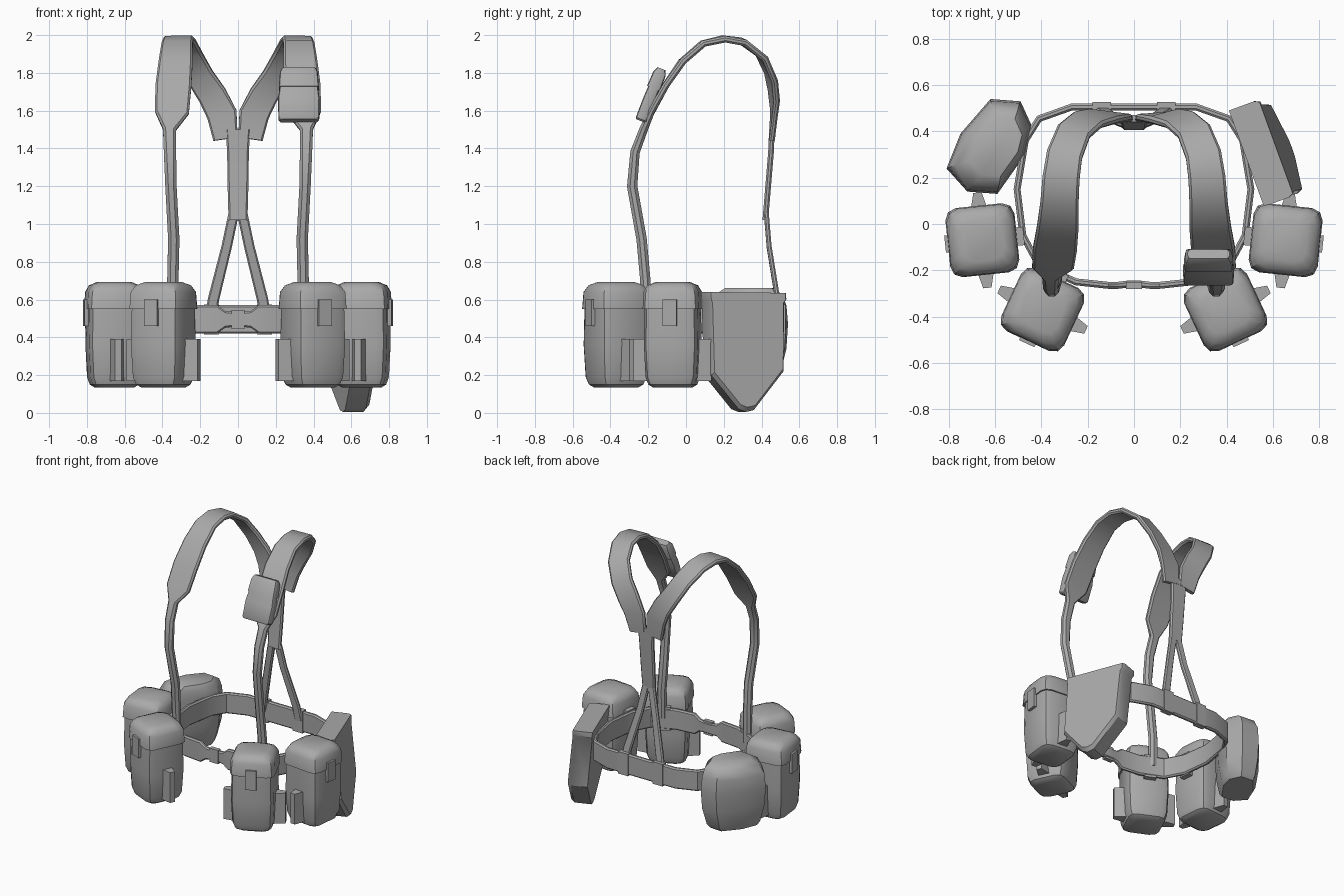
import bpy, bmesh, math
from mathutils import Vector, Matrix

grey = bpy.data.materials.new("canvas_grey")
grey.diffuse_color = (0.40, 0.40, 0.40, 1)


def loft(name, rings, closed=False, mat=None):
    """Skin a list of equal-length rings of points; cap the ends unless closed."""
    bm = bmesh.new()
    vs = [[bm.verts.new(p) for p in r] for r in rings]
    n = len(vs[0])
    for i in range(len(vs) if closed else len(vs) - 1):
        a, b = vs[i], vs[(i + 1) % len(vs)]
        for j in range(n):
            k = (j + 1) % n
            bm.faces.new((a[j], a[k], b[k], b[j]))
    if not closed:
        bm.faces.new(vs[0])
        bm.faces.new(vs[-1])
    bmesh.ops.recalc_face_normals(bm, faces=bm.faces)
    me = bpy.data.meshes.new(name)
    bm.to_mesh(me)
    bm.free()
    if mat:
        me.transform(mat)
    me.materials.append(grey)
    ob = bpy.data.objects.new(name, me)
    bpy.context.collection.objects.link(ob)
    return ob


def ribbon(name, pts, hint, closed=False):
    """Webbing along points (x, y, z, width, thickness); hint gives the outward side."""
    rings, n = [], len(pts)
    P = [Vector(p[:3]) for p in pts]
    for i, p in enumerate(P):
        a = P[(i - 1) % n] if closed else P[max(i - 1, 0)]
        b = P[(i + 1) % n] if closed else P[min(i + 1, n - 1)]
        t = (b - a).normalized()
        side = t.cross(hint(p)).normalized()
        out = side.cross(t)
        w, h = pts[i][3] / 2, pts[i][4] / 2
        c = h * 0.6
        sec = [(w - c, h), (w, h - c), (w, c - h), (w - c, -h),
               (c - w, -h), (-w, c - h), (-w, h - c), (c - w, h)]
        rings.append([p + side * u + out * v for u, v in sec])
    return loft(name, rings, closed)


def square(z, h, r, hy=None):
    """Rounded rectangle ring at height z."""
    hy = hy or h
    ring = []
    for q, (sx, sy) in enumerate(((1, 1), (-1, 1), (-1, -1), (1, -1))):
        for k in range(3):
            a = math.radians(90 * q + 45 * k)
            ring.append(Vector((sx * (h - r) + r * math.cos(a),
                                sy * (hy - r) + r * math.sin(a), z)))
    return ring


def box(name, x0, x1, y0, y1, z0, z1, mat=None):
    return loft(name, [[(x0, y0, z), (x1, y0, z), (x1, y1, z), (x0, y1, z)]
                       for z in (z0, z1)], mat=mat)


# Belt, narrowing at the front buckle
half = [(0.13, 0.505, 0.15), (0.27, 0.505, 0.15), (0.41, 0.455, 0.15), (0.47, 0.36, 0.15),
        (0.505, 0.15, 0.15), (0.48, -0.05, 0.15), (0.41, -0.18, 0.15), (0.25, -0.25, 0.15),
        (0.11, -0.265, 0.15), (0.07, -0.265, 0.09), (0.03, -0.26, 0.08)]
loop = half + [(-x, y, w) for x, y, w in reversed(half)]
ribbon("belt", [(x, y, 0.495, w, 0.03) for x, y, w in loop],
       lambda p: Vector((p.x, p.y - 0.12, 0)), closed=True)
box("buckle", -0.035, 0.035, -0.28, -0.25, 0.445, 0.545)

# Shoulder straps: narrow front webbing, wide pad over the shoulder, joining behind
strap = [(0.345, -0.215, 0.50, 0.06, 0.05), (0.345, -0.215, 0.70, 0.06, 0.055),
         (0.34, -0.235, 0.92, 0.06, 0.055), (0.355, -0.285, 1.20, 0.06, 0.055),
         (0.36, -0.27, 1.38, 0.065, 0.05), (0.362, -0.225, 1.50, 0.07, 0.045),
         (0.35, -0.185, 1.59, 0.18, 0.035), (0.342, -0.11, 1.73, 0.19, 0.035),
         (0.33, -0.02, 1.86, 0.18, 0.035), (0.322, 0.09, 1.955, 0.165, 0.035),
         (0.315, 0.20, 1.98, 0.16, 0.035), (0.30, 0.30, 1.965, 0.155, 0.035),
         (0.26, 0.40, 1.89, 0.15, 0.035), (0.20, 0.45, 1.78, 0.15, 0.035),
         (0.135, 0.465, 1.68, 0.155, 0.035), (0.085, 0.465, 1.58, 0.16, 0.03),
         (0.066, 0.455, 1.45, 0.13, 0.03)]
for s, side in ((-1, "left"), (1, "right")):
    ribbon(side + "_shoulder_strap", [(s * p[0],) + p[1:] for p in strap],
           lambda p: Vector((0, p.y - 0.1, max(p.z - 1.5, 0))))
    ribbon(side + "_back_strap",
           [(s * 0.022, 0.425, 1.06, 0.055, 0.026), (s * 0.06, 0.44, 0.88, 0.055, 0.026),
            (s * 0.13, 0.485, 0.60, 0.06, 0.026), (s * 0.145, 0.495, 0.50, 0.06, 0.026)],
           lambda p: Vector((0, 1, 0)))
    box(side + "_strap_keeper", s * 0.14 - 0.04, s * 0.14 + 0.04, 0.485, 0.526, 0.415, 0.575)
ribbon("centre_back_strap",
       [(0, 0.455, 1.50, 0.13, 0.03), (0, 0.45, 1.38, 0.115, 0.03),
        (0, 0.435, 1.20, 0.11, 0.03), (0, 0.42, 1.02, 0.10, 0.03)],
       lambda p: Vector((0, 1, 0)))

# Four matching belt pouches with lid, clasp, side fins and belt loop
for s, side in ((-1, "left"), (1, "right")):
    for where, x, y, ang in (("front", 0.395, -0.37, 25), ("side", 0.655, -0.07, 84)):
        m = Matrix.Translation((s * x, y, 0)) @ Matrix.Rotation(math.radians(s * ang), 4, 'Z')
        n = f"{side}_{where}_pouch_"
        loft(n + "body", [square(*r) for r in (
            (0.135, 0.10, 0.04), (0.15, 0.123, 0.05), (0.19, 0.136, 0.05),
            (0.36, 0.144, 0.05), (0.58, 0.14, 0.05))], mat=m)
        loft(n + "lid", [square(*r) for r in (
            (0.55, 0.138, 0.05), (0.55, 0.15, 0.05), (0.64, 0.146, 0.055),
            (0.675, 0.128, 0.06), (0.692, 0.09, 0.05))], mat=m)
        box(n + "clasp", -0.037, 0.037, -0.162, -0.13, 0.46, 0.60, m)
        box(n + "belt_loop", -0.04, 0.04, 0.12, 0.18, 0.41, 0.58, m)
        for f, fn in ((-1, "fin_a"), (1, "fin_b")):
            loft(n + fn, [[(f * 0.12, -0.04, z), (f * 0.207, -0.018, z),
                           (f * 0.207, 0.018, z), (f * 0.12, 0.04, z)]
                          for z in (0.17, 0.39)], mat=m)

# Padded pouch at the back left
outline = [(-0.62, 0.54), (-0.49, 0.53), (-0.44, 0.42), (-0.47, 0.30),
           (-0.59, 0.13), (-0.72, 0.14), (-0.81, 0.24), (-0.75, 0.39)]
mid = Vector((-0.62, 0.33))
rings = []
for z, k, shift in ((0.19, 0.72, 0), (0.22, 0.82, 0), (0.34, 0.96, 0), (0.47, 1.0, 0),
                    (0.57, 0.96, 0), (0.63, 0.84, 0.01), (0.66, 0.62, 0.025)):
    rings.append([(mid.x + (px - mid.x) * k + shift, mid.y + (py - mid.y) * k, z)
                  for px, py in outline])
loft("back_left_pouch", rings)

# Flat pointed case at the back right, leaning outward toward its tip
N, T = Vector((0.939, 0.343, 0)), Vector((0.343, -0.939, 0))
profile = [(-0.32, 0.635), (0.122, 0.64), (0.122, 0.605), (0.115, 0.58), (0.118, 0.20),
           (-0.03, 0.02), (-0.07, 0.005), (-0.115, 0.015), (-0.29, 0.22),
           (-0.305, 0.58), (-0.32, 0.60)]
rings = []
for d, k in ((0.0, 1.0), (0.115, 1.0), (0.137, 0.95)):
    rings.append([N * (0.553 + 0.065 * (1 - z / 0.64) + d)
                  + T * (-0.1 + (t + 0.1) * k)
                  + Vector((0, 0, z if z > 0.5 else 0.5 + (z - 0.5) * k)) for t, z in profile])
loft("back_right_case", rings)

# Small chest pouch on the right strap
m = Matrix.Translation((0.322, -0.185, 1.685)) @ Matrix.Rotation(math.radians(-22), 4, 'X')
loft("chest_pouch_body", [square(z, h, 0.015, d) for z, h, d in (
    (-0.15, 0.10, 0.024), (-0.14, 0.108, 0.03), (-0.03, 0.11, 0.032), (0.06, 0.098, 0.03))], mat=m)
loft("chest_pouch_flap", [square(z, h, 0.015, d) for z, h, d in (
    (0.035, 0.10, 0.03), (0.035, 0.106, 0.037), (0.12, 0.10, 0.035), (0.148, 0.09, 0.022))], mat=m)

# Smooth shading with crisp edges
for ob in bpy.data.objects:
    ob.select_set(True)
    bpy.context.view_layer.objects.active = ob
bpy.ops.object.shade_smooth_by_angle(angle=math.radians(35))
